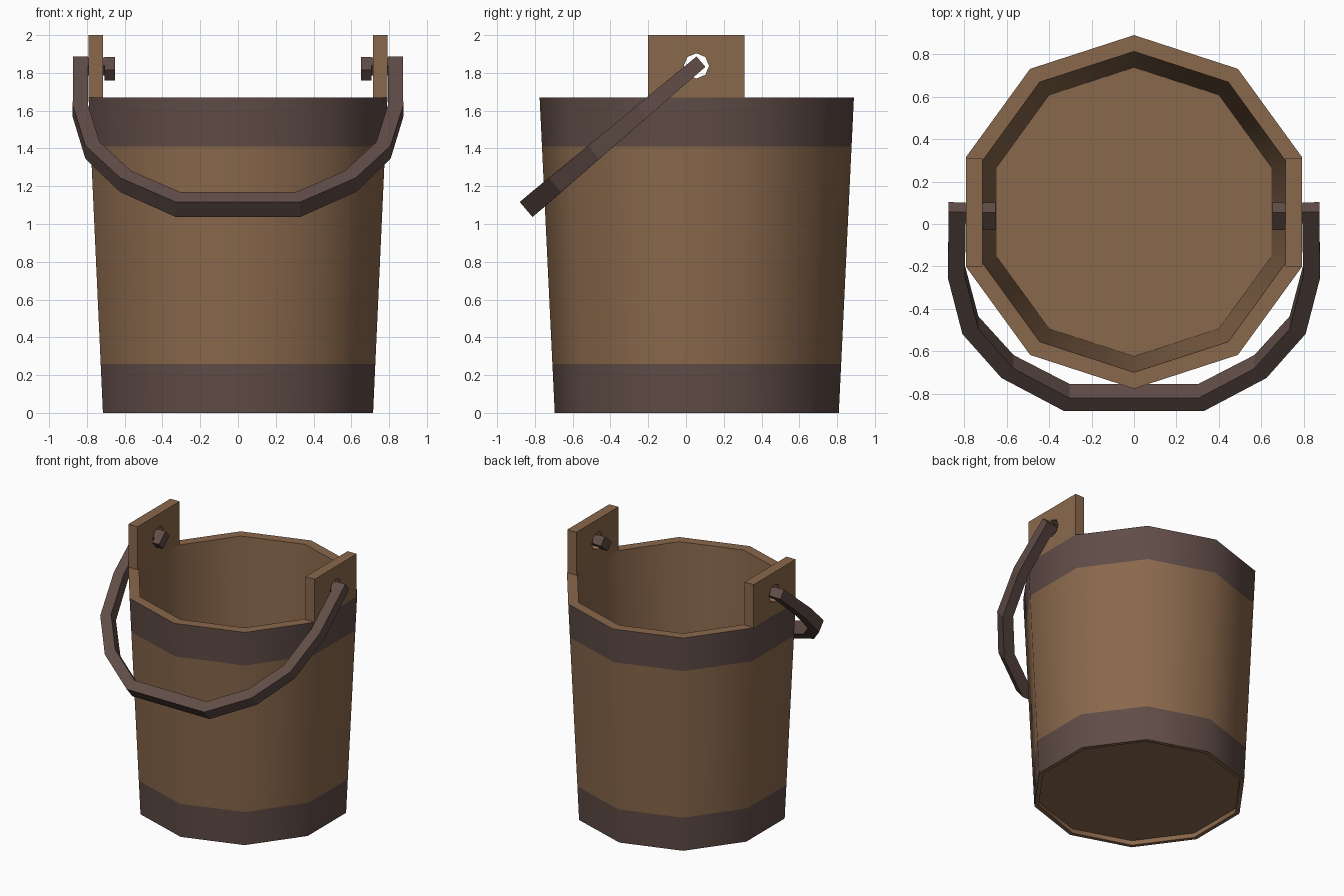
import bpy, bmesh, math
from mathutils import Vector

if "Cube" in bpy.data.objects:
    bpy.data.objects.remove(bpy.data.objects["Cube"])

CY = 0.057                      # centre of the bucket in y
SIDES = 10


def material(name, rgb):
    m = bpy.data.materials.new(name)
    m.diffuse_color = (*rgb, 1)
    m.use_nodes = True
    m.node_tree.nodes["Principled BSDF"].inputs["Base Color"].default_value = m.diffuse_color
    return m


wood = material("brown wood", (0.255, 0.140, 0.073))
iron = material("dark iron", (0.118, 0.073, 0.063))


def finish(name, bm, mats, rule=None):
    bmesh.ops.recalc_face_normals(bm, faces=bm.faces)
    if rule:
        for f in bm.faces:
            f.material_index = rule(f)
    me = bpy.data.meshes.new(name)
    bm.to_mesh(me)
    bm.free()
    for m in mats:
        me.materials.append(m)
    ob = bpy.data.objects.new(name, me)
    bpy.context.collection.objects.link(ob)
    return ob


def loft(bm, rings):
    """Join consecutive closed rings of points with quads, cap both ends."""
    vs = [[bm.verts.new(p) for p in r] for r in rings]
    n = len(vs[0])
    for a, b in zip(vs, vs[1:]):
        for i in range(n):
            j = (i + 1) % n
            bm.faces.new((a[i], a[j], b[j], b[i]))
    bm.faces.new(vs[0][::-1])
    bm.faces.new(vs[-1])


# Bucket: decagonal profile from the recessed underside, up outside, down inside
def outer(z):
    return 0.752 + (0.832 - 0.752) * z / 1.67


profile = [(0.722, 0.035), (0.722, 0.0), (outer(0), 0.0), (outer(0.26), 0.26),
           (outer(1.41), 1.41), (outer(1.67), 1.67), (0.755, 1.67), (0.68, 0.10)]
angles = [math.pi / 2 + 2 * math.pi * i / SIDES for i in range(SIDES)]
bm = bmesh.new()
loft(bm, [[(r * math.cos(a), CY + r * math.sin(a), z) for a in angles]
          for r, z in profile])


def band_rule(f):
    c = f.calc_center_median()
    outside = f.normal.x * c.x + f.normal.y * (c.y - CY) > 0.3
    return int(outside and (c.z < 0.3 or c.z > 1.41))


bucket = finish("bucket", bm, [wood, iron], band_rule)
bpy.context.view_layer.objects.active = bucket
bucket.select_set(True)
bpy.ops.object.shade_smooth_by_angle(angle=math.radians(40))
bucket.select_set(False)

# Ears: upright plates with an octagonal hole
Y0, Y1, Z0, Z1 = -0.2, 0.31, 1.67, 2.0
HY, HZ, HR = 0.055, 1.837, 0.067
rect = [(Y1, HZ), (Y1, Z1), (HY, Z1), (Y0, Z1), (Y0, HZ), (Y0, Z0), (HY, Z0), (Y1, Z0)]
hole = [(HY + HR * math.cos(math.pi * i / 4), HZ + HR * math.sin(math.pi * i / 4))
        for i in range(8)]
for side, label in ((1, "right"), (-1, "left")):
    bm = bmesh.new()
    loops = [[bm.verts.new((side * x, y, z)) for y, z in pts]
             for x, pts in ((0.714, rect), (0.791, rect), (0.791, hole), (0.714, hole))]
    for k in range(4):
        a, b = loops[k], loops[(k + 1) % 4]
        for i in range(8):
            j = (i + 1) % 8
            bm.faces.new((a[i], a[j], b[j], b[i]))
    finish(label + "_ear", bm, [wood])

# Handle lies in a plane tilted forward: x across, s down the slope, n off it
TILT = math.radians(40.2)
DOWN = Vector((0, -math.cos(TILT), -math.sin(TILT)))
OFF = Vector((0, -math.sin(TILT), math.cos(TILT)))
PIVOT = Vector((0, 0.047, 1.832))


def on_plane(x, s, n):
    return PIVOT + Vector((x, 0, 0)) + DOWN * s + OFF * n


half = [(0.833, -0.042), (0.835, 0.36), (0.77, 0.685), (0.595, 0.94), (0.317, 1.13)]
path = [Vector(p) for p in half] + [Vector((-x, s)) for x, s in reversed(half)]
rings = []
for i, p in enumerate(path):
    d0 = (p - path[i - 1]).normalized() if i else None
    d1 = (path[i + 1] - p).normalized() if i < len(path) - 1 else None
    d0, d1 = d0 or d1, d1 or d0
    t = (d0 + d1).normalized()
    w = 0.04 / t.dot(d0)                       # mitred half width
    side = Vector((-t.y, t.x)) * w
    h = 0.036 + 0.016 * max(p.y, 0) / 1.13     # thicker towards the grip
    rings.append([on_plane(p.x + a * side.x, p.y + a * side.y, b * h)
                  for a, b in ((1, 1), (-1, 1), (-1, -1), (1, -1))])
bm = bmesh.new()
loft(bm, rings)
finish("handle", bm, [iron])


# Pins through the ears and the hooked ends inside
def tilted_box(name, x0, x1, s0, s1, h):
    bm = bmesh.new()
    loft(bm, [[on_plane(x, s, n) for s, n in ((s0, -h), (s1, -h), (s1, h), (s0, h))]
              for x in (x0, x1)])
    finish(name, bm, [iron])


for side, label in ((1, "right"), (-1, "left")):
    tilted_box(label + "_pin", side * 0.68, side * 0.80, -0.038, 0.03, 0.033)
    tilted_box(label + "_hook", side * 0.652, side * 0.708, -0.04, 0.068, 0.036)
